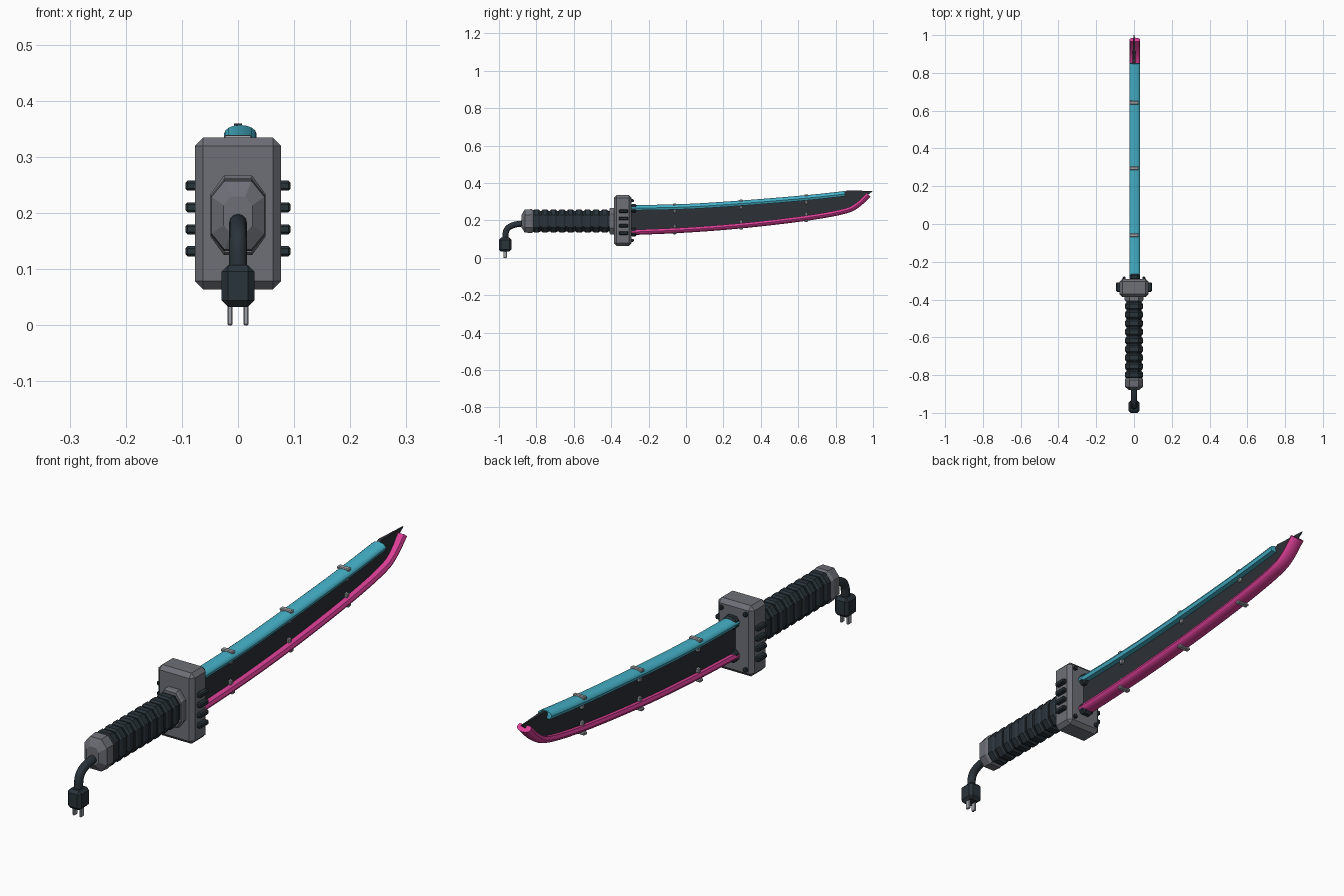
import bpy, bmesh, math
from mathutils import Matrix, Vector

cube = bpy.data.objects.get("Cube")
if cube:
    bpy.data.objects.remove(cube, do_unlink=True)


def material(name, rgb):
    m = bpy.data.materials.new(name)
    m.use_nodes = True
    m.diffuse_color = (*rgb, 1)
    m.node_tree.nodes["Principled BSDF"].inputs["Base Color"].default_value = (*rgb, 1)
    return m


BLUE = material("cyan_blue", (0.06, 0.45, 0.59))
PINK = material("hot_pink", (0.72, 0.05, 0.31))
RUBBER = material("dark_rubber", (0.022, 0.033, 0.042))
STEEL = material("blackened_steel", (0.025, 0.030, 0.036))
GREY = material("casing_grey", (0.155, 0.16, 0.185))
SILVER = material("clip_silver", (0.34, 0.35, 0.38))


def finish(name, bm, mat, smooth=False):
    bmesh.ops.recalc_face_normals(bm, faces=bm.faces)
    mesh = bpy.data.meshes.new(name)
    bm.to_mesh(mesh)
    bm.free()
    mesh.materials.append(mat)
    ob = bpy.data.objects.new(name, mesh)
    bpy.context.collection.objects.link(ob)
    if smooth:
        bpy.ops.object.select_all(action="DESELECT")
        ob.select_set(True)
        bpy.context.view_layer.objects.active = ob
        bpy.ops.object.shade_smooth_by_angle(angle=math.radians(40))
    return ob


def loft(name, rings, mat, smooth=False):
    bm = bmesh.new()
    loops = [[bm.verts.new(p) for p in ring] for ring in rings]
    n = len(loops[0])
    for a, b in zip(loops, loops[1:]):
        for i in range(n):
            j = (i + 1) % n
            bm.faces.new((a[i], a[j], b[j], b[i]))
    bm.faces.new(loops[0])
    bm.faces.new(loops[-1])
    return finish(name, bm, mat, smooth)


def box(name, loc, size, mat, bevel=0, tilt=0):
    bm = bmesh.new()
    bmesh.ops.create_cube(bm, size=1)
    bmesh.ops.scale(bm, vec=size, verts=bm.verts)
    if bevel:
        bmesh.ops.bevel(bm, geom=bm.edges[:], offset=bevel, segments=1, affect="EDGES")
    bmesh.ops.transform(bm, matrix=Matrix.Translation(loc) @ Matrix.Rotation(tilt, 4, "X"), verts=bm.verts)
    return finish(name, bm, mat)


def round_path(points, steps=2):
    """Corner cutting on a (y, z) path, keeping its ends."""
    pts = [Vector(p) for p in points]
    for _ in range(steps):
        cut = [pts[0]]
        for a, b in zip(pts, pts[1:]):
            cut += [a.lerp(b, 0.25), a.lerp(b, 0.75)]
        pts = cut + [pts[-1]]
    return pts


def sweep(name, path, section, mat):
    rings = []
    for i, p in enumerate(path):
        t = (path[min(i + 1, len(path) - 1)] - path[max(i - 1, 0)]).normalized()
        rings.append([(x, p.x - t.y * s, p.y + t.x * s) for x, s in section])
    return loft(name, rings, mat, True)


def at(points, y):
    """Height and slope of a (y, z) path at y."""
    for (y0, z0), (y1, z1) in zip(points, points[1:]):
        if y0 <= y <= y1:
            k = (z1 - z0) / (y1 - y0)
            return z0 + k * (y - y0), math.atan(k)


GRIP_Z = 0.196


def octagon(y, k, kz=None):
    kz = k if kz is None else kz
    quarter = [(0.049, 0.038), (0.025, 0.071)]
    right = quarter + [(-x, z) for x, z in reversed(quarter)]
    return [(x * k, y, GRIP_Z + z * kz) for x, z in right + [(-x, -z) for x, z in right]]


# Grip core and raised wrap rings
loft("grip_core", [octagon(y, 0.82, 0.77) for y in (-0.83, -0.39)], RUBBER)
RIBS = 9
pitch = 0.41 / RIBS
for i in range(RIBS):
    y = -0.822 + pitch * (i + 0.5)
    loft(f"grip_ring_{i + 1}", [octagon(y + d * pitch, k, k * 0.92)
                               for d, k in ((-0.42, 0.85), (-0.25, 0.95), (0.25, 0.95), (0.42, 0.85))], RUBBER)

# Pommel and collar
loft("pommel", [octagon(y, k, k * 0.9) for y, k in
                ((-0.88, 0.52), (-0.862, 0.96), (-0.825, 1.0), (-0.815, 0.9))], GREY)
loft("collar", [octagon(y, k) for y, k in ((-0.41, 0.93), (-0.402, 1.0), (-0.375, 1.0))], GREY)

# Guard with side fins and corner bolts
box("guard", (0, -0.338, 0.199), (0.154, 0.095, 0.271), GREY, 0.015)
for side, label in ((1, "left"), (-1, "right")):
    for i in range(4):
        box(f"{label}_fin_{i + 1}", (side * 0.08, -0.334, 0.132 + i * 0.039),
            (0.028, 0.05, 0.018), RUBBER, 0.004)
    for z, level in ((0.093, "lower"), (0.305, "upper")):
        box(f"{level}_{label}_bolt", (side * 0.052, -0.287, z), (0.016, 0.016, 0.016), RUBBER, 0.004)

# Cord and plug
circle = [(0.016 * math.cos(a), 0.016 * math.sin(a))
          for a in (i * math.tau / 12 for i in range(12))]
sweep("cord", round_path([(-0.87, 0.183), (-0.92, 0.178), (-0.963, 0.155), (-0.967, 0.095)], 3), circle, RUBBER)
box("plug", (0, -0.967, 0.07), (0.058, 0.066, 0.074), RUBBER, 0.011)
for side, label in ((1, "left"), (-1, "right")):
    box(f"{label}_prong", (side * 0.014, -0.967, 0.02), (0.009, 0.02, 0.04), SILVER, 0.002)

# Blade plate between the spine and the cutting edge
spine = [(-0.3, 0.265), (0, 0.27), (0.3, 0.29), (0.645, 0.318), (0.825, 0.338)]
edge = [(-0.3, 0.137), (0, 0.149), (0.3, 0.172), (0.645, 0.212), (0.86, 0.25), (0.92, 0.283), (0.975, 0.338)]
back = spine + [(0.86, 0.36), (1.0, 0.357)]
rings = []
for (y0, z0), (y1, z1) in zip(back, edge):
    w = 0.007 if y0 < 0.9 else 0.002
    rings.append([(-w, y0, z0), (w, y0, z0), (w, y1, z1), (-w, y1, z1)])
loft("blade", rings, STEEL)

# Coloured rails along both edges, domed outwards
dome = [(0.004 + 0.029 * math.cos(a), 0.016 * math.sin(a)) for a in (i * math.pi / 8 for i in range(9))]
rail = dome + [(-0.02, -0.012), (0.028, -0.012)]
sweep("spine_rail", round_path(spine + [(0.85, 0.341)]), rail, BLUE)
sweep("edge_rail", round_path(edge), [(x, -s) for x, s in rail], PINK)

# Sockets and clips for each rail
for label, path, out in (("spine", spine, 1), ("edge", edge, -1)):
    box(f"{label}_socket", (0.004, -0.28, path[0][1]), (0.054, 0.04, 0.046), RUBBER, 0.012)
    for i, y in enumerate((-0.06, 0.295, 0.643)):
        z, tilt = at(path, y)
        box(f"{label}_strap_{i + 1}", (0, y, z + out * 0.015), (0.05, 0.019, 0.012), SILVER, 0.003, tilt)
        box(f"{label}_clip_{i + 1}", (0, y, z - out * 0.021), (0.034, 0.016, 0.018), SILVER, 0.003, tilt)
